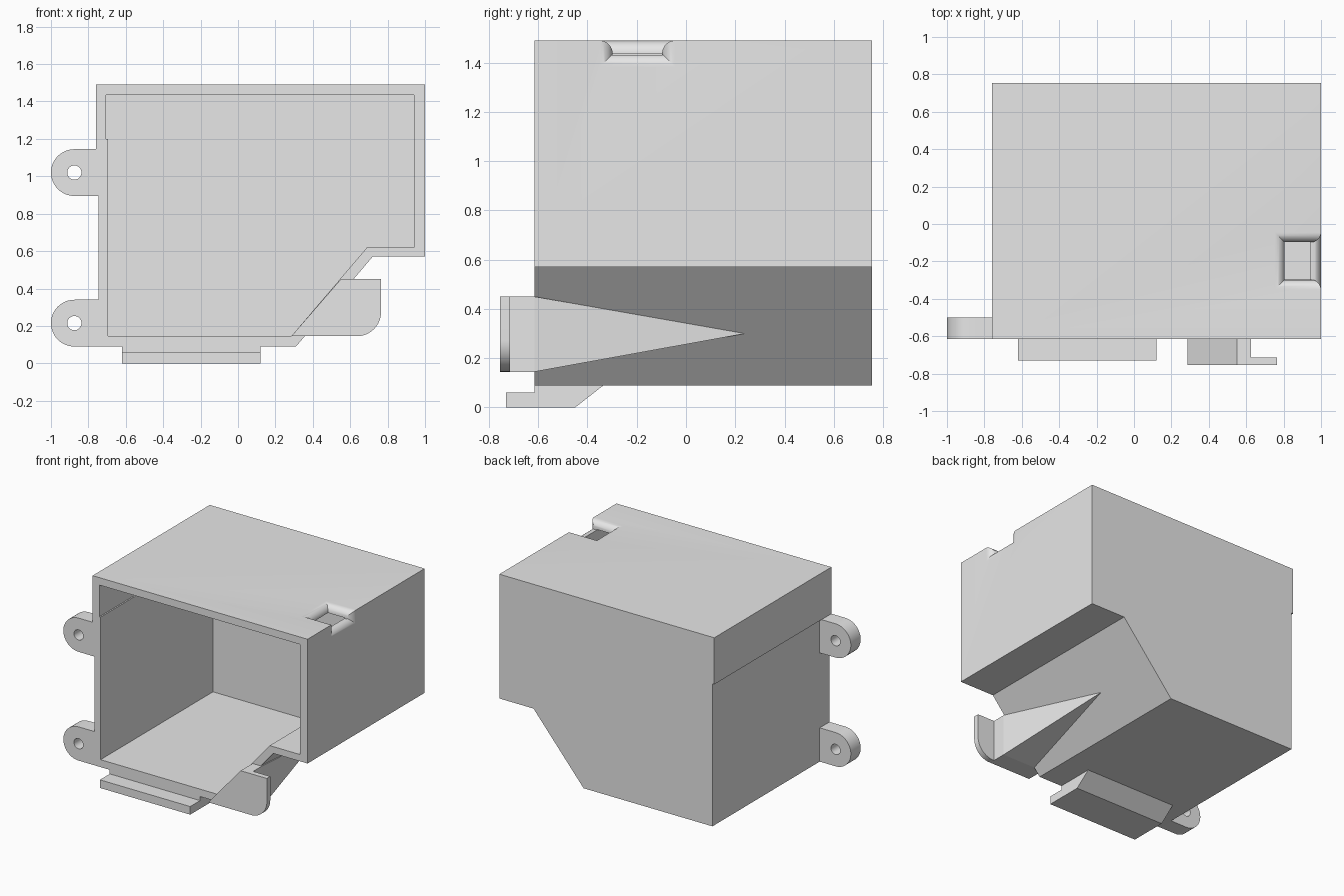
import bpy, bmesh, math

cube = bpy.data.objects.get("Cube")
if cube:
    bpy.data.objects.remove(cube, do_unlink=True)

grey = bpy.data.materials.new("plain_grey")
grey.use_nodes = True
grey.diffuse_color = (0.8, 0.8, 0.8, 1)
grey.node_tree.nodes["Principled BSDF"].inputs["Base Color"].default_value = (0.8, 0.8, 0.8, 1)

FRONT, BACK = -0.615, 0.755


def loft(name, rings):
    """Closed solid through matching rings; a one-point ring is a tip."""
    bm = bmesh.new()
    loops = [[bm.verts.new(p) for p in ring] for ring in rings]
    for a, b in zip(loops, loops[1:]):
        n = len(a)
        for i in range(n):
            j = (i + 1) % n
            if len(b) == 1:
                bm.faces.new((a[i], a[j], b[0]))
            else:
                bm.faces.new((a[i], a[j], b[j], b[i]))
    for loop in (loops[0], loops[-1]):
        if len(loop) > 2:
            bm.faces.new(loop)
    bmesh.ops.recalc_face_normals(bm, faces=bm.faces)
    mesh = bpy.data.meshes.new(name)
    bm.to_mesh(mesh)
    bm.free()
    mesh.materials.append(grey)
    obj = bpy.data.objects.new(name, mesh)
    bpy.context.collection.objects.link(obj)
    return obj


def prism_y(name, profile, y0, y1):
    return loft(name, [[(x, y, z) for x, z in profile] for y in (y0, y1)])


def activate(obj):
    bpy.ops.object.select_all(action='DESELECT')
    obj.select_set(True)
    bpy.context.view_layer.objects.active = obj


def cut(obj, cutter):
    mod = obj.modifiers.new("cut", 'BOOLEAN')
    mod.operation = 'DIFFERENCE'
    mod.solver = 'EXACT'
    mod.object = cutter
    activate(obj)
    bpy.ops.object.modifier_apply(modifier=mod.name)
    bpy.data.objects.remove(cutter, do_unlink=True)


def smooth(obj):
    activate(obj)
    bpy.ops.object.shade_smooth_by_angle(angle=math.radians(30))


def arc(cx, cz, r, start, end, steps):
    angles = [math.radians(start + (end - start) * i / steps) for i in range(steps + 1)]
    return [(cx + r * math.cos(a), cz + r * math.sin(a)) for a in angles]


# Housing with a sloped corner and a small step on its right side
housing = prism_y("housing", [
    (-0.76, 1.49), (1, 1.49), (1, 0.57), (0.72, 0.57), (0.31, 0.09),
    (-0.745, 0.09), (-0.745, 1.145), (-0.76, 1.145)], FRONT, BACK)
cut(housing, prism_y("cavity", [
    (-0.705, 1.435), (0.94, 1.435), (0.94, 0.62), (0.69, 0.62), (0.285, 0.145),
    (-0.695, 0.145), (-0.695, 1.2), (-0.705, 1.2)], FRONT - 0.1, BACK - 0.055))

# Corner opening with a rounded rim, cut through the roof and then the side wall
R, Y0, Y1 = 0.053, -0.298, -0.097
flares = [(R * (1 - math.sin(t)), R * (1 - math.cos(t)))
          for t in (math.pi / 2 * i / 10 for i in range(11))]
flares = [(depth, flare) for flare, depth in flares]
# depth below the surface paired with the widening there, deepest first
flares = sorted(((R * (1 - math.sin(t)), R * (1 - math.cos(t)))
                 for t in (math.pi / 2 * i / 10 for i in range(11))), reverse=True)
levels = [(0.06, 0)] + flares + [(-0.05, R)]


def roof_ring(d, e):
    z = 1.49 - d
    return [(0.805 - e, Y0 - e, z), (1.1, Y0 - e, z), (1.1, Y1 + e, z), (0.805 - e, Y1 + e, z)]


def wall_ring(d, e):
    x = 1 - d
    return [(x, Y0 - e, 1.435 - e), (x, Y1 + e, 1.435 - e), (x, Y1 + e, 1.6), (x, Y0 - e, 1.6)]


for ring in (roof_ring, wall_ring):
    cut(housing, loft("opening", [ring(d, e) for d, e in levels]))
smooth(housing)

# Two mounting ears with screw holes
for name, cz in (("lower_ear", 0.215), ("upper_ear", 1.02)):
    outline = [(-0.745, cz + 0.125)] + arc(-0.875, cz, 0.125, 90, 270, 24) + [(-0.745, cz - 0.125)]
    ear = prism_y(name, outline, FRONT, -0.5)
    cut(ear, prism_y("hole", arc(-0.875, cz, 0.038, 0, 345, 23), FRONT - 0.1, -0.4))
    smooth(ear)

# Clip under the front edge
clip = [(-0.73, 0), (-0.73, 0.06), (FRONT, 0.06), (FRONT, 0.09), (-0.335, 0.09), (-0.45, 0)]
loft("bottom_clip", [[(x, y, z) for y, z in clip] for x in (-0.62, 0.12)])

# Hook in front of the slope: block, rounded lip and tapering support
prism_y("hook_block", [(0.285, 0.145), (0.55, 0.45), (0.625, 0.45), (0.625, 0.145)], -0.715, FRONT)
lip = prism_y("hook_lip", [(0.285, 0.145), (0.55, 0.45), (0.765, 0.45)]
              + arc(0.635, 0.275, 0.13, 0, -90, 16), -0.755, -0.715)
smooth(lip)
support = [(0.33, 0.145), (0.595, 0.45), (0.625, 0.45), (0.625, 0.145)]
loft("hook_support", [[(x, FRONT, z) for x, z in support], [(0.489, 0.24, 0.3)]])
